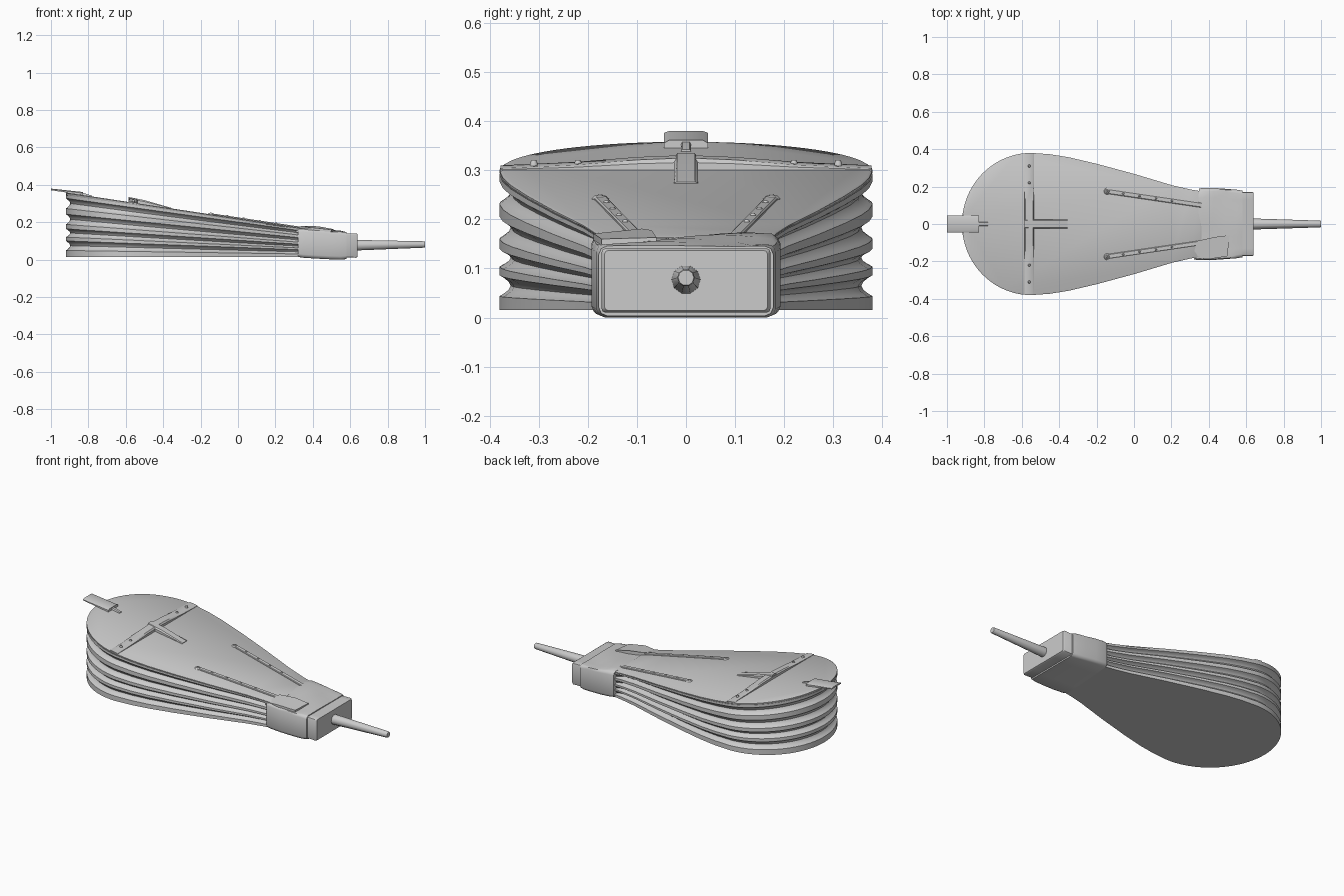
import bpy, bmesh, math
from mathutils import Vector

cube = bpy.data.objects.get("Cube")
if cube:
    bpy.data.objects.remove(cube, do_unlink=True)

grey = bpy.data.materials.new("plain_grey")
grey.use_nodes = True
colour = (0.6, 0.6, 0.6, 1)
grey.diffuse_color = colour
grey.node_tree.nodes["Principled BSDF"].inputs["Base Color"].default_value = colour

BASE = 0.015


def top(x):
    """Height of the sloping upper board."""
    return 0.217 - 0.15 * x


def loft(name, rings, angle=35):
    """Skin a list of closed rings and cap both ends."""
    bm = bmesh.new()
    rows = [[bm.verts.new(p) for p in ring] for ring in rings]
    n = len(rows[0])
    for a, b in zip(rows, rows[1:]):
        for i in range(n):
            j = (i + 1) % n
            bm.faces.new((a[i], a[j], b[j], b[i]))
    bm.faces.new(rows[0][::-1])
    bm.faces.new(rows[-1])
    bmesh.ops.recalc_face_normals(bm, faces=bm.faces)
    mesh = bpy.data.meshes.new(name)
    bm.to_mesh(mesh)
    bm.free()
    mesh.materials.append(grey)
    ob = bpy.data.objects.new(name, mesh)
    bpy.context.collection.objects.link(ob)
    bpy.ops.object.select_all(action='DESELECT')
    ob.select_set(True)
    bpy.context.view_layer.objects.active = ob
    bpy.ops.object.shade_smooth_by_angle(angle=math.radians(angle))
    return ob


def ribbon(name, path, half, under=-0.004):
    """Flat strap over the upper board; path holds (x, y, lift)."""
    ends = Vector(path[-1][:2]) - Vector(path[0][:2])
    side = Vector((-ends.y, ends.x)).normalized() * half
    rings = []
    for x, y, lift in path:
        ring = []
        for s, h in ((-1, under), (1, under), (1, lift * 0.7), (0.75, lift),
                     (-0.75, lift), (-1, lift * 0.7)):
            px, py = x + side.x * s, y + side.y * s
            ring.append((px, py, top(px) + h))
        rings.append(ring)
    return loft(name, rings)


def stud(name, x, y, radius, low, high):
    """Small domed rivet on the upper board."""
    rings = []
    for r, h in ((1, low), (1, (low + high) / 2), (0.6, high)):
        rings.append([(x + radius * r * math.cos(a * math.tau / 12),
                       y + radius * r * math.sin(a * math.tau / 12),
                       top(x) + h) for a in range(12)])
    return loft(name, rings)


# Pear-shaped outline shared by the boards and the folds
half_line = [Vector((-0.55 - 0.37 * math.cos(a * math.pi / 40),
                     0.38 * math.sin(a * math.pi / 40))) for a in range(21)]
half_line += [Vector(p) for p in ((-0.45, 0.373), (-0.35, 0.357), (-0.2, 0.322),
                                  (0, 0.268), (0.2, 0.208), (0.3, 0.185), (0.36, 0.175))]
outline = half_line + [Vector((p.x, -p.y)) for p in reversed(half_line[1:])]


def outline_ring(t, inset, lift=0):
    ring = []
    for i, p in enumerate(outline):
        d = outline[(i + 1) % len(outline)] - outline[i - 1]
        inward = Vector((d.y, -d.x)).normalized()
        q = p + inward * inset
        ring.append((q.x, q.y, BASE + (top(p.x) - BASE) * t + lift))
    return ring


# Pleated leather body: flat ridges with scooped valleys between
ridges = [(0, 0.1), (0.25, 0.31), (0.44, 0.51), (0.67, 0.76), (0.92, 0.97)]
profile = []
for k, (low, high) in enumerate(ridges):
    profile += [(low, 0), (high, 0)]
    if k < len(ridges) - 1:
        gap = ridges[k + 1][0] - high
        for s in (0.12, 0.3, 0.5, 0.7, 0.88):
            profile.append((high + gap * s, 0.023 * math.sin(math.pi * s)))
loft("pleated_body", [outline_ring(t, d) for t, d in profile], 40)

# Thin upper board with a softened rim
loft("upper_board", [outline_ring(0.965, 0.003), outline_ring(0.985, 0),
                     outline_ring(1, 0), outline_ring(1, 0.006, 0.003)])

# Cross strap and its raised stem
ribbon("cross_strap", [(-0.56, y, lift) for y, lift in (
    (-0.378, 0.006), (-0.225, 0.013), (-0.1, 0.023), (0, 0.027),
    (0.1, 0.023), (0.225, 0.013), (0.378, 0.006))], 0.026)
ribbon("strap_stem", [(-0.585, 0, 0.03), (-0.5, 0, 0.026), (-0.355, 0, 0.006)], 0.024)

# Rear handle plate on a narrow tongue
ribbon("handle_plate", [(-1, 0, 0.013), (-0.83, 0, 0.02)], 0.045, 0.004)
ribbon("handle_tongue", [(-0.92, 0, 0.012), (-0.83, 0, 0.016), (-0.78, 0, 0.008)], 0.01)

# Paired long straps with riveted round ends
for side, label in ((1, "left"), (-1, "right")):
    a, b = Vector((-0.145, 0.175 * side)), Vector((0.4, 0.095 * side))
    ribbon(label + "_long_strap", [(a.x, a.y, 0.009), (b.x, b.y, 0.009)], 0.013)
    stud(label + "_strap_end", a.x, a.y, 0.018, -0.004, 0.01)
    for k in range(5):
        p = a.lerp(b, k * 0.16)
        stud(label + "_strap_rivet", p.x, p.y, 0.006, 0.006, 0.013)
    for y in (0.31, 0.22):
        stud(label + "_cross_rivet", -0.56, y * side, 0.008, 0.004, 0.02)


def box_ring(x, w, low, high, skew=0, sag=0, r=0.018):
    """Rounded rectangle across x, its top sagging in waves."""
    ring = []
    n = 10
    for i in range(n + 1):
        u = -1 + 2 * i / n
        ring.append((u * (w - r), high + sag * math.sin(3 * u + x * 16)))
    ring += [(w - r * 0.3, high - r * 0.3), (w, high - r), (w, low + r),
             (w - r * 0.3, low + r * 0.3)]
    ring += [(u * (w - r), low) for u in (1, 0.5, 0, -0.5, -1)]
    ring += [(-w + r * 0.3, low + r * 0.3), (-w, low + r), (-w, high - r),
             (-w + r * 0.3, high - r * 0.3)]
    return [(x + skew * y, y, z) for y, z in ring]


# Wooden neck block and the wrinkled leather wrapped around it
loft("neck_block", [box_ring(x, w, low, high, r=0.008) for x, w, low, high in (
    (0.4, 0.165, 0.015, 0.14), (0.632, 0.172, 0.01, 0.141),
    (0.64, 0.166, 0.014, 0.137))], 40)
loft("leather_wrap", [box_ring(x, w, low, high, skew, sag) for x, w, low, high, skew, sag in (
    (0.335, 0.19, 0.014, 0.166, 0.07, 0.002),
    (0.36, 0.193, 0.01, 0.167, 0.06, 0.006),
    (0.42, 0.193, 0.006, 0.162, 0.04, 0.007),
    (0.49, 0.188, 0.002, 0.155, 0.02, 0.006),
    (0.55, 0.183, 0, 0.151, 0.01, 0.004),
    (0.58, 0.178, 0.003, 0.146, 0, 0.001))], 50)

# Loose leather flap folded over the wrap
flap = [(0.31, -0.18, 0.156), (0.4, -0.188, 0.163), (0.5, -0.172, 0.152), (0.51, -0.06, 0.155),
        (0.43, -0.07, 0.17), (0.34, -0.09, 0.173)]
loft("leather_flap", [[(x, y, z + h) for x, y, z in flap] for h in (-0.012, 0.008)])

# Tapered nozzle
loft("nozzle", [[(x, r * math.cos(a * math.tau / 10), z + r * math.sin(a * math.tau / 10))
                 for a in range(10)]
                for x, r, z in ((0.62, 0.03, 0.077), (0.995, 0.018, 0.081), (1, 0.016, 0.081))], 40)
